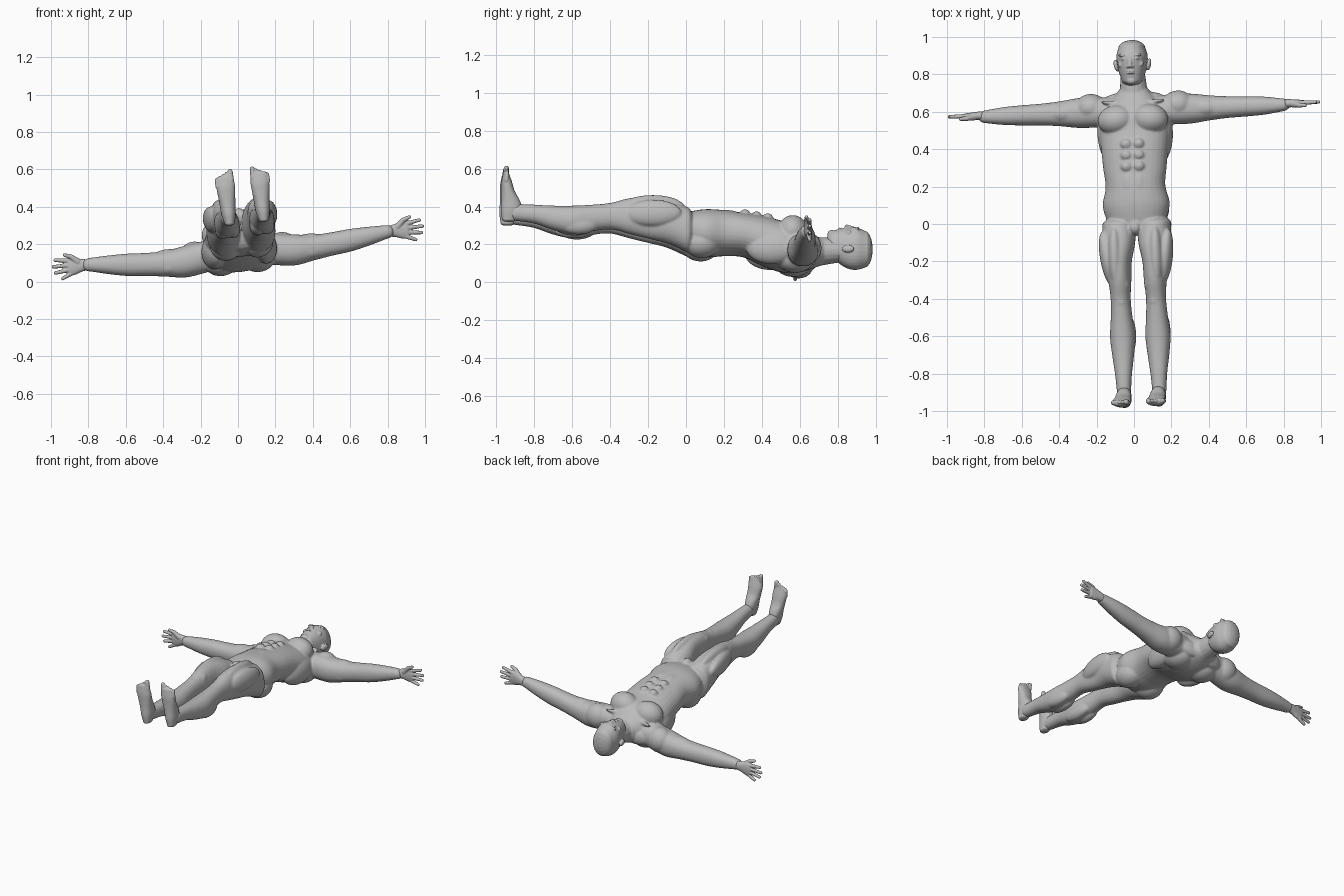
import bpy
import bmesh
from math import cos, sin, pi, radians, copysign
from mathutils import Matrix, Vector

cube = bpy.data.objects.get("Cube")
if cube:
    bpy.data.objects.remove(cube, do_unlink=True)

grey = bpy.data.materials.new("plain grey")
grey.use_nodes = True
grey.diffuse_color = (.5, .5, .5, 1)
shader = next(node for node in grey.node_tree.nodes if node.type == 'BSDF_PRINCIPLED')
shader.inputs["Base Color"].default_value = grey.diffuse_color

# The symmetrical figure is rolled and turned slightly about its shoulders
pivot = Vector((0, .62, .18))
POSE = (Matrix.Translation(pivot) @ Matrix.Rotation(radians(2.3), 4, 'Z')
        @ Matrix.Rotation(radians(-6.3), 4, 'Y') @ Matrix.Translation(-pivot))
SIDES = {"left": 1, "right": -1}
X, Y, Z = range(3)


def spline(rows, steps=4):
    """Smooth the list of sections with a Catmull-Rom curve."""
    smooth = []
    last = len(rows) - 1
    for i in range(last):
        a, b, c, d = (rows[min(max(i + k, 0), last)] for k in (-1, 0, 1, 2))
        for j in range(steps):
            t = j / steps
            smooth.append(b + (c - a) * (t / 2) + (a * 2 - b * 5 + c * 4 - d) * (t * t / 2)
                          + (b * 3 - a - c * 3 + d) * (t ** 3 / 2))
    return smooth + [rows[last]]


def loft(bm, axis, start, step, line, rows, dome, side=1, power=2.2, sides=32):
    """Skin evenly spaced ovals (centre, width, depth) and round off both ends."""
    across, deep = [k for k in range(3) if k != axis]
    sections = spline([Vector((start + i * step, *row)) for i, row in enumerate(rows)])
    reach = copysign(dome, step)
    angles = [radians(a) for a in (80, 60, 40, 20)]

    def cap(end, outward):
        return [Vector((end[0] + outward * sin(a), end[1], end[2] * cos(a), end[3] * cos(a)))
                for a in angles]

    sections = cap(sections[0], -reach) + sections + cap(sections[-1], reach)[::-1]
    rings = []
    for along, centre, width, depth in sections:
        ring = []
        for k in range(sides):
            turn = 2 * pi * k / sides
            c, s = (copysign(abs(w) ** (2 / power), w) for w in (cos(turn), sin(turn)))
            co = Vector((0, 0, 0))
            co[axis] = along
            co[across] = line + width * c
            co[deep] = centre + depth * s
            co.x *= side
            ring.append(bm.verts.new(co))
        rings.append(ring)
    for low, high in zip(rings, rings[1:]):
        for k in range(sides):
            n = (k + 1) % sides
            bm.faces.new((low[k], low[n], high[n], high[k]))
    bm.faces.new(rings[0])
    bm.faces.new(rings[-1])


def ball(bm, centre, radii, side=1, turn=0):
    matrix = (Matrix.Diagonal((side, 1, 1, 1)) @ Matrix.Translation(centre)
              @ Matrix.Rotation(radians(turn), 4, 'Z') @ Matrix.Diagonal((*radii, 1)))
    bmesh.ops.create_uvsphere(bm, u_segments=24, v_segments=16, radius=1, matrix=matrix)


def pair(bm, centre, radii, turn=0):
    for side in SIDES.values():
        ball(bm, centre, radii, side, turn)


def rod(bm, start, end, thick, thin, side=1):
    """A tapered rod with round ends."""
    start, end = Vector(start), Vector(end)
    start.x *= side
    end.x *= side
    span = end - start
    matrix = (Matrix.Translation((start + end) / 2)
              @ span.to_track_quat('Z', 'Y').to_matrix().to_4x4())
    bmesh.ops.create_cone(bm, cap_ends=True, segments=16, radius1=thick, radius2=thin,
                          depth=span.length, matrix=matrix)
    ball(bm, start, [thick] * 3)
    ball(bm, end, [thin] * 3)


def finish(name, bm, voxel, rounds):
    """Fuse the overlapping forms into one smooth skin."""
    bmesh.ops.transform(bm, matrix=POSE, verts=bm.verts)
    bmesh.ops.recalc_face_normals(bm, faces=bm.faces)
    mesh = bpy.data.meshes.new(name)
    bm.to_mesh(mesh)
    bm.free()
    mesh.materials.append(grey)
    obj = bpy.data.objects.new(name, mesh)
    bpy.context.collection.objects.link(obj)
    fuse = obj.modifiers.new("fuse", 'REMESH')
    fuse.mode = 'VOXEL'
    fuse.voxel_size = voxel
    fuse.use_smooth_shade = True
    relax = obj.modifiers.new("relax", 'SMOOTH')
    relax.iterations = rounds


# Torso from crotch to collar, and neck
body = bmesh.new()
loft(body, Y, 0, .1, 0, [(.27, .15, .1), (.26, .18, .125), (.26, .16, .12), (.25, .17, .115),
                         (.22, .18, .13), (.19, .19, .135), (.18, .18, .125),
                         (.16, .09, .075)], dome=.04)
rod(body, (0, .66, .16), (0, .8, .17), .08, .066)

# Muscles of the trunk: chest, belly, flanks, back, collar and seat
pair(body, (.09, .56, .26), (.1, .08, .085), turn=-8)
for row in range(3):
    pair(body, (.034, .43 - row * .06, .34 + row * .01), (.03, .027, .022))
pair(body, (.03, .2, .36), (.034, .08, .02))
pair(body, (.14, .45, .17), (.06, .14, .09), turn=-8)
pair(body, (.1, .57, .11), (.09, .1, .07))
pair(body, (.08, .67, .14), (.1, .035, .055), turn=-8)
pair(body, (.09, .65, .24), (.085, .012, .014), turn=6)
pair(body, (.085, .08, .2), (.085, .1, .08))
ball(body, (0, -.02, .35), (.035, .04, .045))

# Arms from the chest to the wrist, legs from the hip to the ankle
for side in SIDES.values():
    loft(body, X, .1, .1, .605, [(.16, .075, .075), (.15, .08, .085), (.137, .08, .083),
                                 (.138, .067, .068), (.146, .058, .062), (.155, .054, .06),
                                 (.166, .048, .05), (.178, .034, .036)],
         dome=.04, side=side)
    loft(body, Y, 0, -.1, .095, [(.27, .09, .12), (.31, .085, .115), (.33, .065, .11),
                                 (.34, .06, .095), (.34, .053, .07), (.33, .058, .07),
                                 (.32, .067, .075), (.33, .058, .065), (.35, .045, .05),
                                 (.36, .037, .045)], dome=.04, side=side)

# Muscles of the limbs: shoulder, upper arm, thigh, knee and calf
pair(body, (.235, .63, .155), (.085, .075, .085))
pair(body, (.38, .607, .17), (.09, .05, .045))
pair(body, (.36, .595, .12), (.11, .06, .05))
pair(body, (.155, -.18, .35), (.04, .15, .07), turn=-8)
pair(body, (.11, -.18, .385), (.04, .17, .065))
pair(body, (.07, -.3, .37), (.03, .065, .05), turn=-12)
pair(body, (.09, -.41, .38), (.033, .04, .03))
pair(body, (.065, -.59, .29), (.04, .11, .05))
pair(body, (.12, -.57, .29), (.04, .1, .05))
finish("body", body, .0065, rounds=5)

# Skull and jaw
head = bmesh.new()
loft(head, Y, .78, .04, 0, [(.2, .06, .075), (.187, .073, .097), (.18, .08, .11),
                            (.178, .083, .112), (.175, .072, .098)], dome=.044)
ball(head, (0, .768, .255), (.03, .022, .022))

# Brow, eyes, cheeks, nose, lips and ears
pair(head, (.035, .904, .276), (.028, .008, .013))
pair(head, (.034, .885, .277), (.014, .008, .012))
pair(head, (.05, .855, .255), (.02, .018, .016))
rod(head, (0, .89, .285), (0, .848, .294), .008, .012)
pair(head, (.012, .843, .288), (.009, .008, .01))
for lip in (.808, .819):
    ball(head, (0, lip, .278), (.023, .005, .012))
pair(head, (.087, .85, .168), (.013, .033, .02), turn=-12)
finish("head", head, .0036, rounds=3)

for label, side in SIDES.items():
    # Palm facing the feet, fingers spread, thumb to the front
    hand = bmesh.new()
    loft(hand, X, .82, .03, .612, [(.18, .024, .03), (.18, .021, .036), (.178, .018, .045),
                                   (.176, .015, .046)], dome=.012, side=side)
    for i, tip in enumerate((.98, .993, .985, .95)):
        root = .21 - i * .023
        rod(hand, (.905, .612, root), (tip, .613, root + .012 - i * .011),
            .0125, .0095, side)
    knuckle = (.895, .6, .232)
    rod(hand, (.86, .606, .2), knuckle, .018, .013, side)
    rod(hand, knuckle, (.928, .598, .244), .013, .0095, side)
    finish(label + "_hand", hand, .0036, rounds=2)

    # Upright foot from heel to ball, with five toes
    foot = bmesh.new()
    loft(foot, Z, .32, .05, .092, [(-.937, .026, .036), (-.925, .038, .055),
                                   (-.928, .042, .05), (-.941, .046, .036),
                                   (-.948, .05, .028), (-.952, .045, .015)],
         dome=.01, side=side)
    for i in range(5):
        size = .0115 if i else .016
        x = .06 + i * .019
        rod(foot, (x, -.952, .55 - i * .006), (x, -.948, .597 - i * .009),
            size, size * .9, side)
    finish(label + "_foot", foot, .004, rounds=2)
